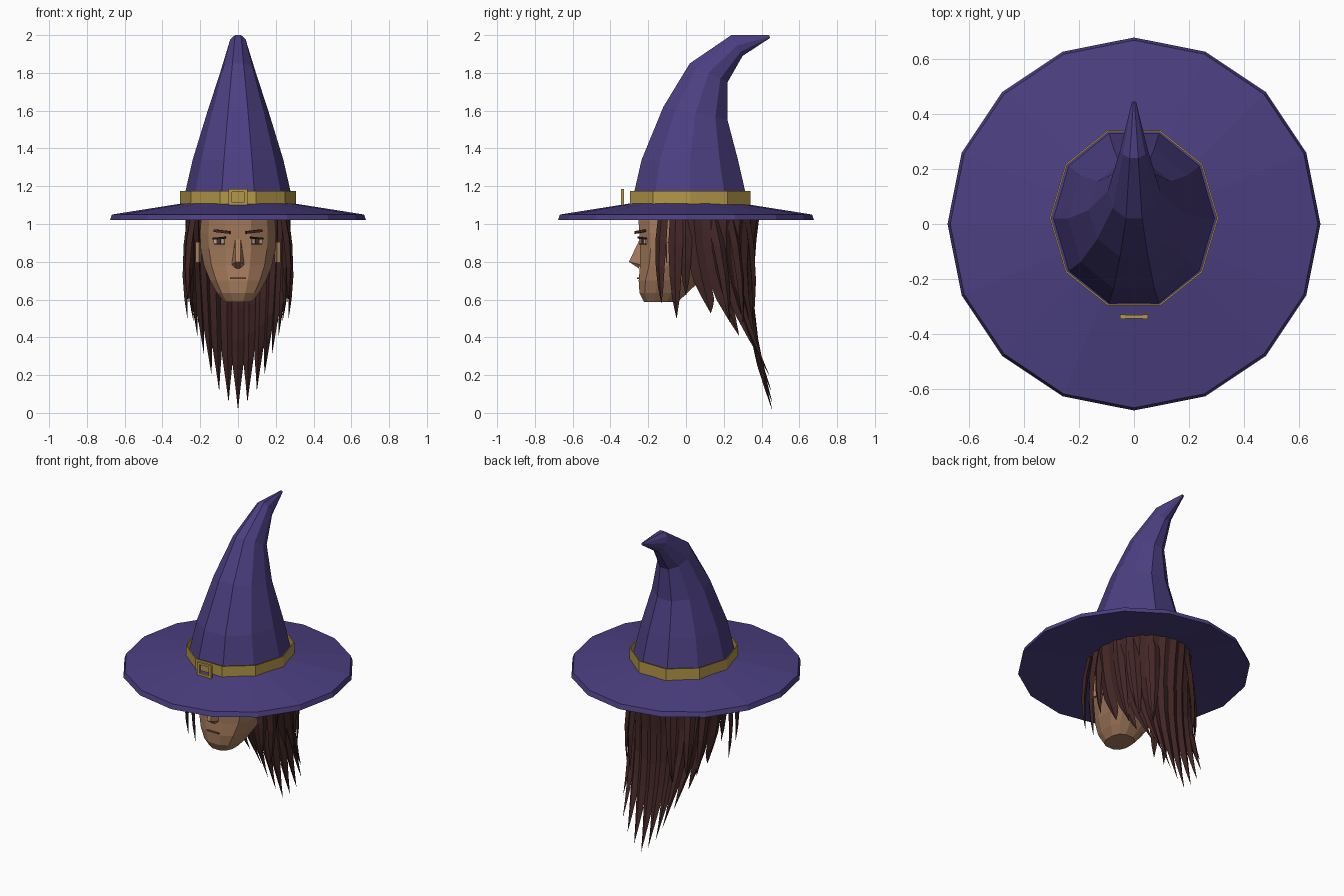
import bpy, bmesh, math
from mathutils import Vector, Matrix

if "Cube" in bpy.data.objects:
    bpy.data.objects.remove(bpy.data.objects["Cube"])


def material(name, rgb):
    m = bpy.data.materials.new(name)
    m.use_nodes = True
    m.diffuse_color = (*rgb, 1)
    m.node_tree.nodes["Principled BSDF"].inputs["Base Color"].default_value = (*rgb, 1)
    return m


PURPLE = material("purple cloth", (0.072, 0.05, 0.22))
GOLD = material("gold", (0.46, 0.31, 0.065))
SKIN = material("skin", (0.38, 0.2, 0.11))
HAIR = material("dark brown hair", (0.055, 0.02, 0.019))
LIP = material("lip", (0.24, 0.1, 0.06))
BLACK = material("lash black", (0.012, 0.007, 0.007))
WHITE = material("eye white", (0.5, 0.42, 0.36))
IRIS = material("brown iris", (0.1, 0.03, 0.02))


def finish(name, bm, mat, recalc=True):
    if recalc:
        bmesh.ops.recalc_face_normals(bm, faces=bm.faces[:])
    me = bpy.data.meshes.new(name)
    bm.to_mesh(me)
    bm.free()
    me.materials.append(mat)
    ob = bpy.data.objects.new(name, me)
    bpy.context.collection.objects.link(ob)
    return ob


def add_loft(bm, rings, caps=True):
    vs = [[bm.verts.new(p) for p in r] for r in rings]
    n = len(vs[0])
    for a, b in zip(vs, vs[1:]):
        for i in range(n):
            j = (i + 1) % n
            bm.faces.new((a[i], a[j], b[j], b[i]))
    if caps:
        bm.faces.new(vs[0][::-1])
        bm.faces.new(vs[-1])


def loft(name, rings, mat, caps=True):
    bm = bmesh.new()
    add_loft(bm, rings, caps)
    return finish(name, bm, mat)


def ellipse(n, rx, ry, y, z, turn=0.0, power=1.0):
    pts = []
    for i in range(n):
        a = math.tau * i / n + turn
        c, s = math.cos(a), math.sin(a)
        pts.append((rx * math.copysign(abs(c) ** power, c),
                    y + ry * math.copysign(abs(s) ** power, s), z))
    return pts


def plate(name, loc, size, mat, yaw=0.0, roll=0.0):
    bm = bmesh.new()
    bmesh.ops.create_cube(bm, size=1)
    m = (Matrix.Translation(loc) @ Matrix.Rotation(yaw, 4, "Z")
         @ Matrix.Rotation(roll, 4, "Y") @ Matrix.Diagonal((*size, 1)))
    bm.transform(m)
    return finish(name, bm, mat)


# Hat brim
loft("hat_brim", [ellipse(16, r, r, 0, z) for r, z in
                  ((0.24, 1.06), (0.678, 1.02), (0.668, 1.05), (0.27, 1.113))], PURPLE)

# Bent hat cone: half width, front (y, z), back (y, z)
cone = [(0.295, (-0.29, 1.1), (0.33, 1.1)),
        (0.24, (-0.235, 1.34), (0.275, 1.34)),
        (0.165, (-0.12, 1.62), (0.22, 1.55)),
        (0.095, (0.02, 1.85), (0.22, 1.75)),
        (0.05, (0.24, 2.0), (0.30, 1.89)),
        (0.008, (0.44, 2.0), (0.445, 1.985))]
rings = []
for w, f, b in cone:
    mid = Vector((0, (f[0] + b[0]) / 2, (f[1] + b[1]) / 2))
    half = Vector((0, b[0] - f[0], b[1] - f[1])) / 2 / math.sin(math.radians(72))
    rings.append([mid + Vector((w * math.cos(a), 0, 0)) + half * math.sin(a)
                  for a in (math.tau * i / 10 for i in range(10))])
loft("hat_cone", rings, PURPLE)

# Thin hat band, open at the top
band = loft("hat_band", [ellipse(10, 0.307, 0.335, 0.022, z) for z in (1.1, 1.175)], GOLD, False)
solid = band.modifiers.new("thickness", "SOLIDIFY")
solid.thickness = 0.006

# Buckle frame
for s in (-1, 1):
    plate("buckle_side", (s * 0.041, -0.337, 1.142), (0.018, 0.016, 0.084), GOLD)
    plate("buckle_bar", (0, -0.337, 1.142 + s * 0.035), (0.082, 0.014, 0.014), GOLD)

# Head: height, half width, front, back
head = [(0.588, 0.078, -0.225, -0.04), (0.635, 0.115, -0.25, 0.01),
        (0.7, 0.152, -0.255, 0.08), (0.78, 0.185, -0.25, 0.2),
        (0.87, 0.203, -0.25, 0.27), (0.95, 0.207, -0.255, 0.29),
        (1.04, 0.2, -0.26, 0.29), (1.08, 0.18, -0.23, 0.26)]
loft("head", [ellipse(12, w, (b - f) / 2, (f + b) / 2, z, math.radians(15), 0.8)
              for z, w, f, b in head], SKIN)

# Nose
bm = bmesh.new()
for p in ((0.014, -0.24, 0.93), (0.018, -0.262, 0.87), (0.012, -0.302, 0.8),
          (0.034, -0.24, 0.785), (0.01, -0.25, 0.765)):
    for s in (-1, 1):
        bm.verts.new((s * p[0], p[1], p[2]))
bmesh.ops.convex_hull(bm, input=bm.verts[:])
finish("nose", bm, SKIN)

# Eyes, brows, ears and mouth
for s in (-1, 1):
    yaw = s * math.radians(32)
    plate("eye_white", (s * 0.1, -0.227, 0.908), (0.066, 0.009, 0.024), WHITE, yaw)
    plate("iris", (s * 0.1, -0.23, 0.909), (0.026, 0.009, 0.025), IRIS, yaw)
    plate("upper_lash", (s * 0.1, -0.231, 0.925), (0.08, 0.009, 0.01), BLACK, yaw, s * 0.08)
    plate("lower_lash", (s * 0.1, -0.229, 0.895), (0.06, 0.009, 0.005), BLACK, yaw)
    plate("eyebrow", (s * 0.085, -0.243, 0.96), (0.1, 0.009, 0.014), HAIR, yaw, -s * 0.1)
    plate("ear", (s * 0.208, -0.07, 0.85), (0.018, 0.07, 0.11), SKIN, s * 0.2)
plate("mouth", (0, -0.254, 0.712), (0.085, 0.009, 0.008), LIP)


# Hair: ridged tapering locks
def add_lock(bm, rows):
    """rows: centre, half-width vector, outward vector"""
    add_loft(bm, [[c - w, c + o, c + w, c - o] for c, w, o in rows])


TIPS = [(0, 0.455, 0.02), (0.05, 0.455, 0.06), (0.1, 0.45, 0.12), (0.14, 0.44, 0.2),
        (0.18, 0.38, 0.31), (0.215, 0.28, 0.41), (0.245, 0.13, 0.53), (0.255, 0.0, 0.66)]


def hair_point(u, f):
    """u: place across the hair from -7 to 7, f: 0 at the root and 1 at the tip"""
    k = min(abs(u), 7)
    i = min(int(k), 6)
    tip = Vector(TIPS[i]).lerp(Vector(TIPS[i + 1]), k - i)
    a = math.radians(15 * k)
    root = Vector((0.26 * math.sin(a), 0.04 + 0.335 * math.cos(a), 1.075))
    p = root.lerp(tip, f)
    e = f * f
    p.x = root.x + (tip.x - root.x) * e
    p.y = root.y + (tip.y - root.y) * e
    p.y -= 0.05 * math.sin(math.pi * f) * math.cos(a)
    if u < 0:
        p.x = -p.x
    return p


TAPER = ((0, 1), (0.15, 1.05), (0.32, 1.05), (0.5, 1.05), (0.65, 1), (0.78, 0.85),
         (0.9, 0.4), (1, 0.02))
bm = bmesh.new()
for u in range(-7, 8):
    rows = []
    for f, w in TAPER:
        c = hair_point(u, f)
        side = (hair_point(u + 0.5, f) - hair_point(u - 0.5, f)) * 0.58 * w
        out = Vector((c.x, c.y - 0.02, 0)).normalized() * 0.018 * max(w, 0.05)
        rows.append((c, side, out))
    add_lock(bm, rows)
finish("back_hair", bm, HAIR)

# Loose side locks: root, tip, half width
LOCKS = [((0.235, -0.12, 1.06), (0.262, -0.13, 0.58), 0.034),
         ((0.25, -0.05, 1.06), (0.268, -0.05, 0.5), 0.04),
         ((0.25, 0.0, 1.06), (0.25, 0.0, 0.62), 0.035),
         ((0.245, 0.14, 1.06), (0.235, 0.23, 0.48), 0.035),
         ((0.2, 0.23, 1.06), (0.21, 0.3, 0.48), 0.035),
         ((0.12, 0.32, 1.06), (0.15, 0.352, 0.46), 0.035)]
bm = bmesh.new()
for s in (-1, 1):
    for root, tip, width in LOCKS:
        a, b = (Vector((s * p[0], p[1], p[2])) for p in (root, tip))
        out = Vector((a.x, a.y - 0.02, 0)).normalized()
        side = Vector((-out.y, out.x, 0))
        add_lock(bm, [(a.lerp(b, f) + out * 0.022 * math.sin(math.pi * f),
                       side * width * w, out * 0.016 * w)
                      for f, w in ((0, 0.9), (0.3, 1), (0.6, 0.8), (0.82, 0.5), (1, 0.02))])
finish("side_locks", bm, HAIR)
